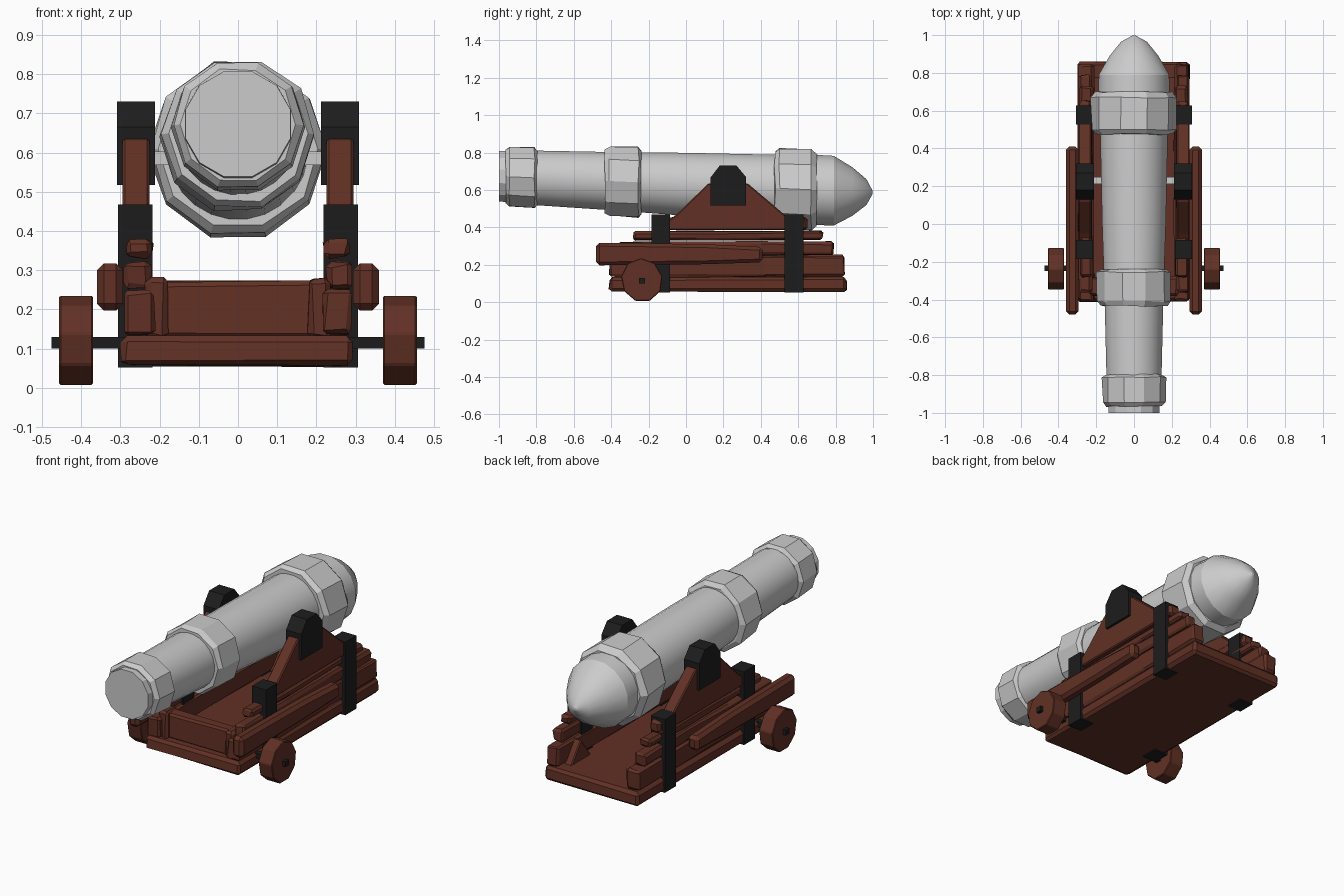
import bpy, bmesh, math, random
from mathutils import Vector

if "Cube" in bpy.data.objects:
    bpy.data.objects.remove(bpy.data.objects["Cube"])

random.seed(4)


def material(name, rgb):
    m = bpy.data.materials.new(name)
    m.diffuse_color = (*rgb, 1)
    m.use_nodes = True
    m.node_tree.nodes["Principled BSDF"].inputs["Base Color"].default_value = m.diffuse_color
    return m


WOOD = material("red_wood", (0.12, 0.03, 0.018))
IRON = material("black_iron", (0.012, 0.012, 0.012))


def finish(name, bm, mat=None):
    bmesh.ops.recalc_face_normals(bm, faces=bm.faces)
    me = bpy.data.meshes.new(name)
    bm.to_mesh(me)
    bm.free()
    ob = bpy.data.objects.new(name, me)
    bpy.context.collection.objects.link(ob)
    if mat:
        me.materials.append(mat)
    return ob


def block(name, x, y, z, mat, bevel=0.0, jitter=0.0, segs=1):
    """Box from (min, max) ranges, optionally cut along y, bevelled and roughened."""
    bm = bmesh.new()
    bmesh.ops.create_cube(bm, size=1)
    for v in bm.verts:
        v.co = Vector([r[0] + (c + 0.5) * (r[1] - r[0]) for r, c in zip((x, y, z), v.co)])
    if bevel:
        bmesh.ops.bevel(bm, geom=bm.edges[:], offset=bevel, segments=1, affect='EDGES')
    for i in range(1, segs):
        cut = y[0] + (y[1] - y[0]) * i / segs
        bmesh.ops.bisect_plane(bm, geom=bm.verts[:] + bm.edges[:] + bm.faces[:],
                               plane_co=(0, cut, 0), plane_no=(0, 1, 0))
    for v in bm.verts:
        v.co += Vector([random.uniform(-jitter, jitter) for _ in range(3)])
    return finish(name, bm, mat)


def prism(name, profile, x, mat, bevel=0.0):
    """Extrude a (y, z) profile across an x range."""
    bm = bmesh.new()
    f = bm.faces.new([bm.verts.new((x[0], *p)) for p in profile])
    new = bmesh.ops.extrude_face_region(bm, geom=[f])["geom"]
    for v in new:
        if isinstance(v, bmesh.types.BMVert):
            v.co.x = x[1]
    if bevel:
        bmesh.ops.bevel(bm, geom=bm.edges[:], offset=bevel, segments=1, affect='EDGES')
    return finish(name, bm, mat)


def lathe(name, profile, n, jitter=0.0):
    """Revolve (y, radius) points around the slightly sloping barrel axis."""
    bm = bmesh.new()
    rings = []
    for y, r in profile:
        ring = []
        for i in range(n):
            a = 2 * math.pi * (i + 0.5) / n - math.pi / 2
            rr = r + random.uniform(-jitter, jitter)
            yy = y + random.uniform(-jitter, jitter)
            ring.append(bm.verts.new((rr * math.cos(a), yy, 0.63 - 0.043 * y + rr * math.sin(a))))
        rings.append(ring)
    for a, b in zip(rings, rings[1:]):
        for i in range(n):
            j = (i + 1) % n
            bm.faces.new((a[i], a[j], b[j], b[i]))
    bm.faces.new(rings[0])
    bm.faces.new(rings[-1])
    return finish(name, bm)


def smooth(ob):
    bpy.ops.object.select_all(action='DESELECT')
    ob.select_set(True)
    bpy.context.view_layer.objects.active = ob
    bpy.ops.object.shade_smooth_by_angle(angle=math.radians(25))


# Barrel: smooth tapered tube with faceted reinforcing rings
smooth(lathe("barrel_tube", [(-0.85, 0.146), (-0.35, 0.158), (0.0, 0.17), (0.55, 0.182)], 24))
smooth(lathe("breech", [(0.62, 0.192), (0.79, 0.19), (0.89, 0.132), (0.965, 0.07), (0.998, 0.008)], 16))
lathe("muzzle_face", [(-1.0, 0.139), (-0.9, 0.143)], 12)
lathe("muzzle_ring", [(-0.965, 0.147), (-0.945, 0.166), (-0.81, 0.17), (-0.797, 0.15)], 10, 0.003)
lathe("middle_ring", [(-0.435, 0.18), (-0.41, 0.195), (-0.255, 0.197), (-0.24, 0.175)], 10, 0.004)
lathe("breech_ring", [(0.475, 0.205), (0.5, 0.224), (0.67, 0.228), (0.7, 0.2)], 10, 0.004)
block("trunnion_bar", (-0.28, 0.28), (0.213, 0.25), (0.568, 0.603), None)

# Carriage floor and front cross board
block("floor_board", (-0.298, 0.294), (-0.41, 0.86), (0.056, 0.132), WOOD, 0.015, 0.004)
block("front_cross_board", (-0.215, 0.215), (-0.36, -0.29), (0.125, 0.272), WOOD, 0.012, 0.003)

# Axle passes through both wheels
block("axle", (-0.475, 0.475), (-0.25, -0.22), (0.1, 0.13), IRON)

# Stacked side planks: y range, z range, inner and outer x
PLANKS = [((-0.41, 0.845), (0.135, 0.25), (0.213, 0.29)),
          ((-0.36, 0.79), (0.252, 0.322), (0.225, 0.292)),
          ((-0.28, 0.73), (0.332, 0.38), (0.218, 0.287)),
          ((-0.18, 0.65), (0.39, 0.452), (0.225, 0.287))]
CHEEK = [(-0.16, 0.385), (0.64, 0.385), (0.62, 0.42), (0.53, 0.465), (0.33, 0.635), (0.12, 0.635), (-0.05, 0.47)]
CAP = [(0.13, 0.517), (0.32, 0.517), (0.32, 0.67), (0.27, 0.73), (0.18, 0.73), (0.13, 0.665)]

for s, side in ((-1, "left"), (1, "right")):
    def span(a, b):
        return (min(a * s, b * s), max(a * s, b * s))

    for i, (y, z, x) in enumerate(PLANKS):
        block(f"{side}_plank_{i + 1}", span(*x), y, z, WOOD, 0.012, 0.005, 3)

    # Sloping cheek with iron trunnion cap
    prism(f"{side}_cheek", CHEEK, span(0.226, 0.294), WOOD, 0.006)
    prism(f"{side}_trunnion_cap", CAP, span(0.212, 0.308), IRON)

    # Iron straps around the plank stack
    for y, end in ((-0.185, "front"), (0.527, "rear")):
        block(f"{side}_{end}_strap", span(0.218, 0.306), (y, y + 0.1), (0.052, 0.468), IRON)

    # Outer rail, thicker at the front
    rail = [(-0.48, 0.197), (0.1, 0.203), (0.41, 0.213), (0.41, 0.295), (0.1, 0.31), (-0.48, 0.318)]
    prism(f"{side}_outer_rail", rail, span(0.293, 0.36), WOOD, 0.018)

    # Inner braces at the cross board and at the rear
    block(f"{side}_corner_post", span(0.18, 0.235), (-0.38, -0.28), (0.125, 0.28), WOOD, 0.012, 0.004)
    prism(f"{side}_rear_brace", [(0.6, 0.13), (0.78, 0.13), (0.73, 0.2), (0.69, 0.25)],
          span(0.175, 0.225), WOOD, 0.006)

    # Faceted wheel
    wheel = [(-0.236 + 0.112 * math.cos(math.tau * (k + 0.3) / 9),
              0.118 + 0.118 * math.sin(math.tau * (k + 0.25) / 9)) for k in range(9)]
    prism(f"{side}_wheel", wheel, span(0.37, 0.456), WOOD, 0.004)
